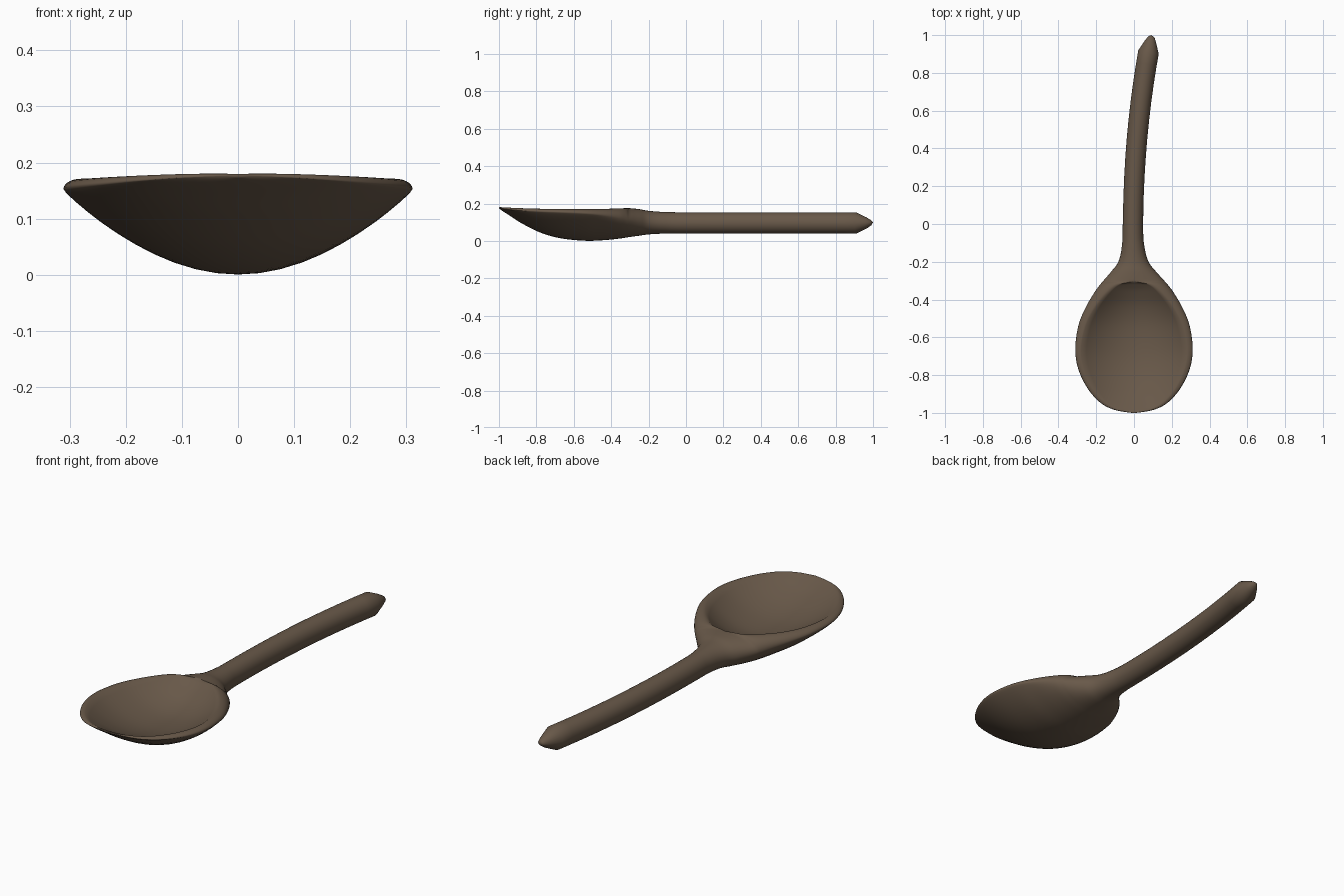
import bpy
import bmesh
import math
from mathutils import Vector

cube = bpy.data.objects.get("Cube")
if cube:
    bpy.data.objects.remove(cube, do_unlink=True)


def make_material(name, colour):
    material = bpy.data.materials.new(name)
    material.use_nodes = True
    material.diffuse_color = colour
    shader = next(n for n in material.node_tree.nodes if n.type == "BSDF_PRINCIPLED")
    shader.inputs["Base Color"].default_value = colour
    return material


# Stations along the spoon: y, half width, widest height, top, bottom,
# half width of the hollow, depth of the hollow
STATIONS = [
    (-1.0, .01, .177, .18, .174, .004, 0),
    (-.985, .1, .173, .18, .163, .075, .004),
    (-.95, .173, .168, .178, .14, .146, .02),
    (-.88, .239, .162, .175, .095, .21, .05),
    (-.78, .291, .157, .172, .045, .26, .08),
    (-.67, .311, .153, .171, .014, .28, .097),
    (-.54, .295, .147, .17, .001, .255, .096),
    (-.44, .255, .138, .171, .004, .203, .075),
    (-.36, .208, .128, .174, .012, .135, .04),
    (-.32, .178, .12, .175, .018, .08, .014),
    (-.3, .161, .115, .175, .021, 0, 0),
    (-.25, .117, .106, .17, .028, 0, 0),
    (-.2, .08, .1, .161, .035, 0, 0),
    (-.12, .06, .097, .155, .039, 0, 0),
    (0, .054, .096, .153, .039, 0, 0),
    (.45, .054, .096, .153, .039, 0, 0),
    (.91, .054, .096, .153, .039, 0, 0),
]
# The pointed handle end keeps straight sides
TIP = [(.965, .03, .096, .126, .066, 0, 0), (.99, .017, .096, .11, .083, 0, 0)]
STEPS, HALF, RIM, HOLLOW = 5, 24, 7, 20


def smooth_stations(rows):
    result = []
    for i in range(len(rows) - 1):
        p = [rows[max(0, min(len(rows) - 1, i + k))] for k in (-1, 0, 1, 2)]
        for s in range(STEPS):
            t = s / STEPS
            result.append([
                b + t * ((c - a) + t * ((2 * a - 5 * b + 4 * c - d) + t * (3 * (b - c) + d - a))) / 2
                for a, b, c, d in zip(*p)])
    return result + [list(rows[-1])]


def section(y, width, mid, top, bottom, inner, depth):
    """One closed ring: rounded underside, rim, hollow, rim."""
    inner = max(0, min(inner, width * .95))
    depth = max(0, depth)
    blend = max(0, min(1, (y + .5) / .3))
    blend = .1 + .9 * blend * blend * (3 - 2 * blend)
    points = []
    for i in range(HALF):
        u = -math.cos(math.pi * i / HALF)
        bow = (1 - blend) * (1 - u * u) + blend * math.sqrt(max(0, 1 - u * u))
        points.append((u * width, mid - (mid - bottom) * bow))
    rim = []
    for i in range(RIM + 1):
        a = math.pi / 2 * i / RIM
        rim.append((inner + (width - inner) * math.cos(a), mid + (top - mid) * math.sin(a)))
    points += rim
    for i in range(1, HOLLOW):
        v = 1 - 2 * i / HOLLOW
        points.append((v * inner, top - depth * (1 - v * v)))
    points += [(-x, z) for x, z in reversed(rim[1:])]
    # The handle curves gently to the left, and its rings turn with it
    along = max(0, (y + .1) / 1.1)
    bend = min(1, max(0, (y + .35) / .3))
    centre, slope = .1 * along ** 2.2 - .006 * bend, .2 * along ** 1.2
    return [Vector((centre + x, y - slope * x, z)) for x, z in points]


# Bowl and handle in one continuous loft
bm = bmesh.new()
rings = [[bm.verts.new(p) for p in section(*row)]
         for row in smooth_stations(STATIONS) + TIP]
for first, second in zip(rings, rings[1:]):
    n = len(first)
    for i in range(n):
        j = (i + 1) % n
        bm.faces.new((first[i], first[j], second[j], second[i]))


def cap(ring, offset):
    middle = sum((v.co for v in ring), Vector()) / len(ring)
    point = bm.verts.new(middle + Vector((0, offset, 0)))
    for i, v in enumerate(ring):
        bm.faces.new((v, ring[(i + 1) % len(ring)], point))


cap(rings[0], 0)
cap(rings[-1], .01)
bmesh.ops.remove_doubles(bm, verts=bm.verts[:], dist=.00005)
bmesh.ops.recalc_face_normals(bm, faces=bm.faces[:])

mesh = bpy.data.meshes.new("spoon")
bm.to_mesh(mesh)
bm.free()
spoon = bpy.data.objects.new("spoon", mesh)
bpy.context.collection.objects.link(spoon)
mesh.materials.append(make_material("dark wood", (.138, .098, .066, 1)))

bpy.ops.object.select_all(action="DESELECT")
spoon.select_set(True)
bpy.context.view_layer.objects.active = spoon
bpy.ops.object.shade_smooth_by_angle(angle=math.radians(60))
